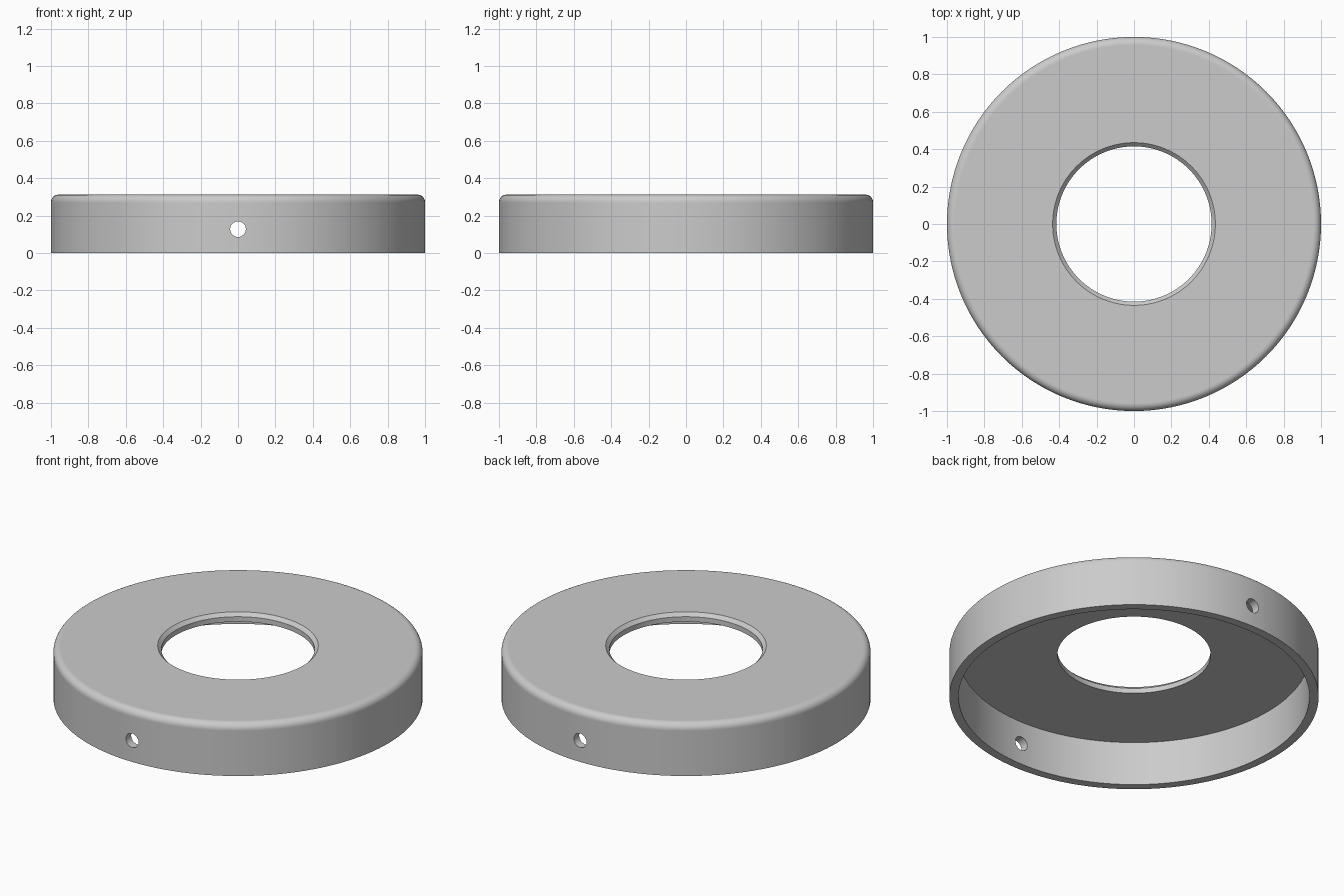
import bpy
import bmesh
from math import sin, cos, pi, radians
from mathutils import Matrix

if "Cube" in bpy.data.objects:
    bpy.data.objects.remove(bpy.data.objects["Cube"], do_unlink=True)

HEIGHT, WALL, FILLET, CHAMFER = 0.3125, 0.05, 0.04, 0.02
BORE = 0.415
SEGMENTS = 128

grey = bpy.data.materials.new("light_grey")
grey.use_nodes = True
grey.diffuse_color = (0.6, 0.6, 0.6, 1)
grey.node_tree.nodes["Principled BSDF"].inputs["Base Color"].default_value = (0.6, 0.6, 0.6, 1)


def add_object(name, bm):
    bmesh.ops.recalc_face_normals(bm, faces=bm.faces)
    mesh = bpy.data.meshes.new(name)
    bm.to_mesh(mesh)
    bm.free()
    mesh.materials.append(grey)
    obj = bpy.data.objects.new(name, mesh)
    bpy.context.collection.objects.link(obj)
    return obj


# Cross-section: outer wall, rounded shoulder, chamfered bore, hollow underside
profile = [(1, 0), (1, HEIGHT - FILLET - 0.004)]
for i in range(9):
    a = pi / 2 * i / 8
    profile.append((1 - FILLET + FILLET * cos(a), HEIGHT - FILLET + FILLET * sin(a)))
profile += [
    (1 - FILLET - 0.004, HEIGHT),
    (BORE + CHAMFER, HEIGHT),
    (BORE, HEIGHT - CHAMFER),
    (BORE, HEIGHT - WALL),
    (1 - WALL, HEIGHT - WALL),
    (1 - WALL, 0),
]

# Revolved ring cap
bm = bmesh.new()
verts = [bm.verts.new((r, 0, z)) for r, z in profile]
edges = [bm.edges.new((v, verts[i - 1])) for i, v in enumerate(verts)]
bmesh.ops.spin(bm, geom=verts + edges, cent=(0, 0, 0), axis=(0, 0, 1),
               angle=2 * pi, steps=SEGMENTS, use_merge=True)
bmesh.ops.remove_doubles(bm, verts=bm.verts, dist=1e-5)
cap = add_object("ring_cap", bm)

# Cross-drilled pin holes through the front and back walls
bm = bmesh.new()
bmesh.ops.create_cone(bm, cap_ends=True, segments=32, radius1=0.042, radius2=0.042, depth=2.4,
                      matrix=Matrix.Translation((0, 0, 0.128)) @ Matrix.Rotation(pi / 2, 4, 'X'))
cutter = add_object("pin_hole_cutter", bm)

drill = cap.modifiers.new("pin_holes", 'BOOLEAN')
drill.operation = 'DIFFERENCE'
drill.solver = 'EXACT'
drill.object = cutter

bpy.ops.object.select_all(action='DESELECT')
cap.select_set(True)
bpy.context.view_layer.objects.active = cap
bpy.ops.object.modifier_apply(modifier=drill.name)
bpy.data.objects.remove(cutter, do_unlink=True)
bpy.ops.object.shade_smooth_by_angle(angle=radians(30))
